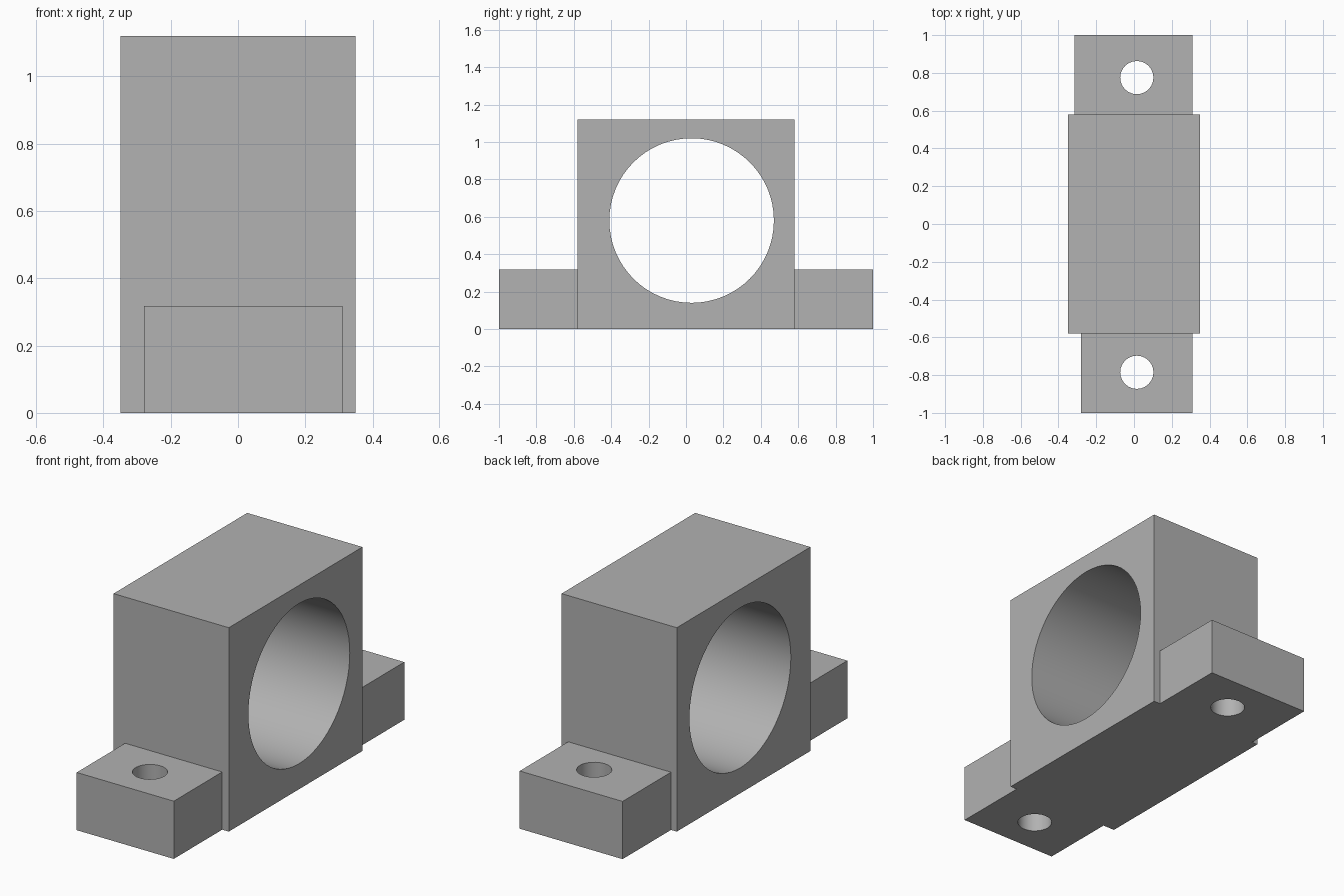
import bpy, math

cube = bpy.data.objects.get("Cube")
if cube:
    bpy.data.objects.remove(cube, do_unlink=True)

# Plain grey metal
grey = bpy.data.materials.new("plain_grey")
grey.use_nodes = True
colour = (0.445, 0.445, 0.445, 1)
grey.diffuse_color = colour
grey.node_tree.nodes["Principled BSDF"].inputs["Base Color"].default_value = colour


def box(name, x, y, z):
    """Box spanning the given (min, max) ranges."""
    spans = (x, y, z)
    bpy.ops.mesh.primitive_cube_add(size=1, location=[sum(s) / 2 for s in spans])
    obj = bpy.context.object
    obj.name = name
    obj.scale = [s[1] - s[0] for s in spans]
    bpy.ops.object.transform_apply(location=False, rotation=False, scale=True)
    obj.data.materials.append(grey)
    return obj


def bore(obj, centre, radius, sides, rotation=(0, 0, 0)):
    """Cut a round through-hole and keep its rim sharp."""
    bpy.ops.mesh.primitive_cylinder_add(vertices=sides, radius=radius, depth=2,
                                        location=centre, rotation=rotation)
    cutter = bpy.context.object
    cutter.data.materials.append(grey)
    cutter.hide_render = True
    bpy.ops.object.select_all(action="DESELECT")
    obj.select_set(True)
    bpy.context.view_layer.objects.active = obj
    cut = obj.modifiers.new("hole", "BOOLEAN")
    cut.operation = "DIFFERENCE"
    cut.solver = "EXACT"
    cut.object = cutter
    bpy.ops.object.modifier_apply(modifier=cut.name)
    bpy.data.objects.remove(cutter, do_unlink=True)
    bpy.ops.object.shade_smooth_by_angle(angle=math.radians(30))


# Housing block with the large bearing bore running left to right
housing = box("bearing_housing", (-0.35, 0.35), (-0.58, 0.58), (0, 1.12))
bore(housing, (0, 0.03, 0.58), 0.44, 64, (0, math.pi / 2, 0))

# Mounting feet, each with a vertical bolt hole
for name, x, y, hole_y in (
    ("front_foot", (-0.28, 0.31), (-1, -0.58), -0.785),
    ("back_foot", (-0.315, 0.31), (0.58, 1), 0.775),
):
    foot = box(name, x, y, (0, 0.317))
    bore(foot, (0.015, hole_y, 0.15), 0.088, 24)
